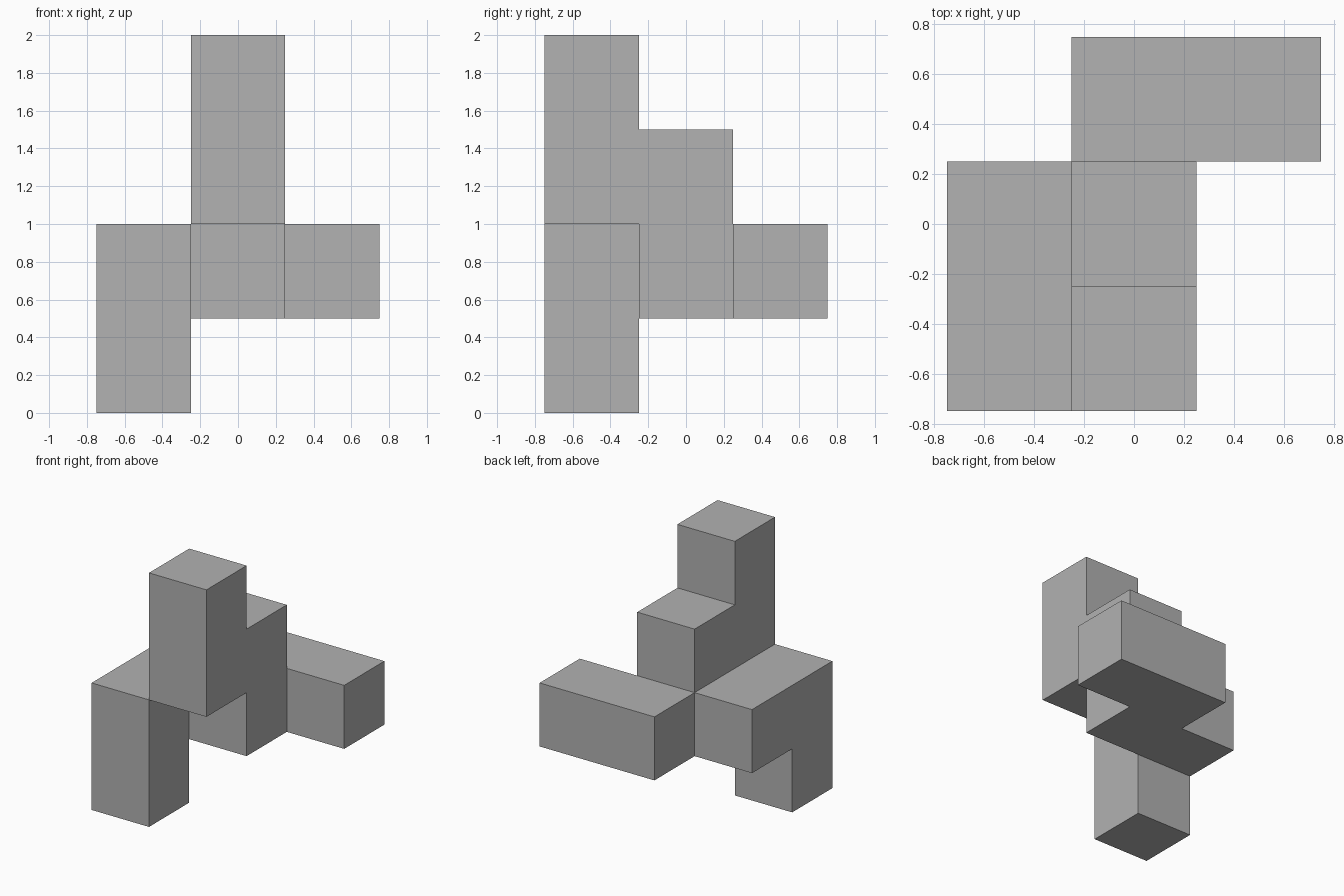
import bpy, bmesh, math
from mathutils import Vector

cube = bpy.data.objects.get("Cube")
if cube:
    bpy.data.objects.remove(cube, do_unlink=True)

SIZE = 0.5

# Each limb is a run of unit cells: (first cell, last cell) on the x, y, z lattice
LIMBS = {
    "tower": ((0, -1, 2), (0, -1, 3)),
    "core": ((0, 0, 1), (0, 0, 2)),
    "leg": ((-1, -1, 0), (-1, -1, 1)),
    "shoulder": ((-1, 0, 1), (-1, 0, 1)),
    "rear_bar": ((0, 1, 1), (1, 1, 1)),
}

cells = set()
for low, high in LIMBS.values():
    for x in range(low[0], high[0] + 1):
        for y in range(low[1], high[1] + 1):
            for z in range(low[2], high[2] + 1):
                cells.add((x, y, z))

# Grey material
grey = bpy.data.materials.new("plain_grey")
colour = (0.445, 0.445, 0.445, 1)
grey.use_nodes = True
grey.diffuse_color = colour
grey.node_tree.nodes["Principled BSDF"].inputs["Base Color"].default_value = colour

# Outer skin: keep only the cell sides with no neighbour
bm = bmesh.new()
for cell in sorted(cells):
    centre = Vector(cell)
    for axis in range(3):
        for sign in (-1, 1):
            normal = Vector((0, 0, 0))
            normal[axis] = sign
            if tuple(int(v) for v in centre + normal) in cells:
                continue
            u = Vector((0, 0, 0))
            u[(axis + 1) % 3] = 1
            v = normal.cross(u)
            middle = centre + normal / 2 + Vector((0, 0, 0.5))
            corners = [middle + (a * u + b * v) / 2
                       for a, b in ((-1, -1), (1, -1), (1, 1), (-1, 1))]
            bm.faces.new([bm.verts.new(c * SIZE) for c in corners])

# Weld the skin and merge coplanar sides
bmesh.ops.remove_doubles(bm, verts=bm.verts[:], dist=0.001)
bmesh.ops.dissolve_limit(bm, angle_limit=math.radians(1),
                         verts=bm.verts[:], edges=bm.edges[:])

mesh = bpy.data.meshes.new("stacked_blocks")
bm.to_mesh(mesh)
bm.free()
mesh.materials.append(grey)
blocks = bpy.data.objects.new("stacked_blocks", mesh)
bpy.context.collection.objects.link(blocks)
